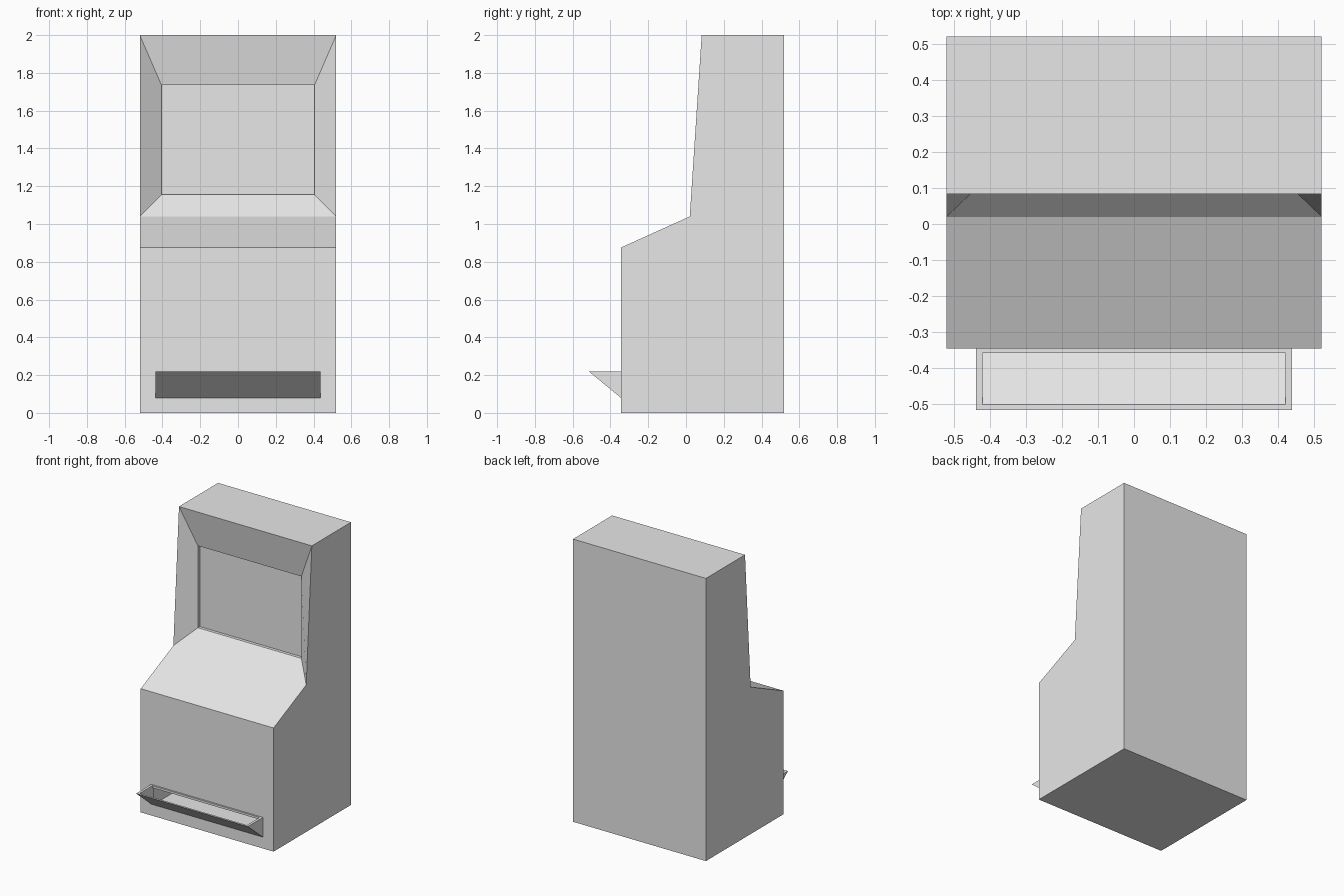
import bpy
import bmesh

cube = bpy.data.objects.get("Cube")
if cube:
    bpy.data.objects.remove(cube, do_unlink=True)

grey = bpy.data.materials.new("light_grey")
grey.use_nodes = True
colour = (0.8, 0.8, 0.8, 1)
grey.diffuse_color = colour
grey.node_tree.nodes["Principled BSDF"].inputs["Base Color"].default_value = colour

HALF = 0.52          # cabinet half width
SLOT = 0.42          # tray opening half width
FRONT = -0.345


def make_object(name, bm):
    bmesh.ops.recalc_face_normals(bm, faces=bm.faces)
    mesh = bpy.data.meshes.new(name)
    bm.to_mesh(mesh)
    bm.free()
    mesh.materials.append(grey)
    obj = bpy.data.objects.new(name, mesh)
    bpy.context.collection.objects.link(obj)
    return obj


def prism(name, profile, half):
    """Extrude a (y, z) profile across the width."""
    bm = bmesh.new()
    face = bm.faces.new([bm.verts.new((-half, y, z)) for y, z in profile])
    out = bmesh.ops.extrude_face_region(bm, geom=[face])
    verts = [v for v in out["geom"] if isinstance(v, bmesh.types.BMVert)]
    bmesh.ops.translate(bm, verts=verts, vec=(2 * half, 0, 0))
    return make_object(name, bm)


def rectangle(bm, half, low, high):
    """Four corners from two (y, z) points, going round the opening."""
    return [bm.verts.new((x, *p)) for x, p in
            ((-half, low), (half, low), (half, high), (-half, high))]


def bridge(bm, a, b):
    for i in range(4):
        j = (i + 1) % 4
        bm.faces.new((a[i], a[j], b[j], b[i]))


# Hollow cabinet shell: outline corners on both sides
bm = bmesh.new()
outline = [(FRONT, 0), (FRONT, 0.875), (0.02, 1.04),
           (0.083, 2), (0.52, 2), (0.52, 0)]
right = [bm.verts.new((-HALF, y, z)) for y, z in outline]
left = [bm.verts.new((HALF, y, z)) for y, z in outline]
bm.faces.new(right)
bm.faces.new(left[::-1])
for i in (1, 3, 4, 5):          # console, top, back and base
    j = (i + 1) % len(outline)
    bm.faces.new((right[i], right[j], left[j], left[i]))

# Lower front panel with the tray slot
panel = [right[0], left[0], left[1], right[1]]
bridge(bm, panel, rectangle(bm, SLOT, (FRONT, 0.094), (FRONT, 0.205)))

# Sloping screen surround, short step and screen
edge = [right[2], left[2], left[3], right[3]]
surround = rectangle(bm, 0.405, (0.13, 1.155), (0.13, 1.735))
screen = rectangle(bm, 0.405, (0.152, 1.155), (0.152, 1.735))
bridge(bm, edge, surround)
bridge(bm, surround, screen)
bm.faces.new(screen)
make_object("cabinet", bm)

# Wedge-shaped tray, hollowed through to the cabinet
tray = prism("tray", [(-0.515, 0.22), (FRONT, 0.22), (FRONT, 0.08)], 0.4375)
cutter = prism("tray_cutter", [(-0.5, 0.23), (-0.5, 0.22), (FRONT, 0.094),
                               (-0.3, 0.094), (-0.3, 0.205), (-0.357, 0.205),
                               (-0.357, 0.23)], SLOT)
cutter.hide_render = True
hollow = tray.modifiers.new("hollow", "BOOLEAN")
hollow.operation = "DIFFERENCE"
hollow.solver = "EXACT"
hollow.object = cutter
bpy.context.view_layer.objects.active = tray
bpy.ops.object.modifier_apply(modifier=hollow.name)
bpy.data.objects.remove(cutter, do_unlink=True)
